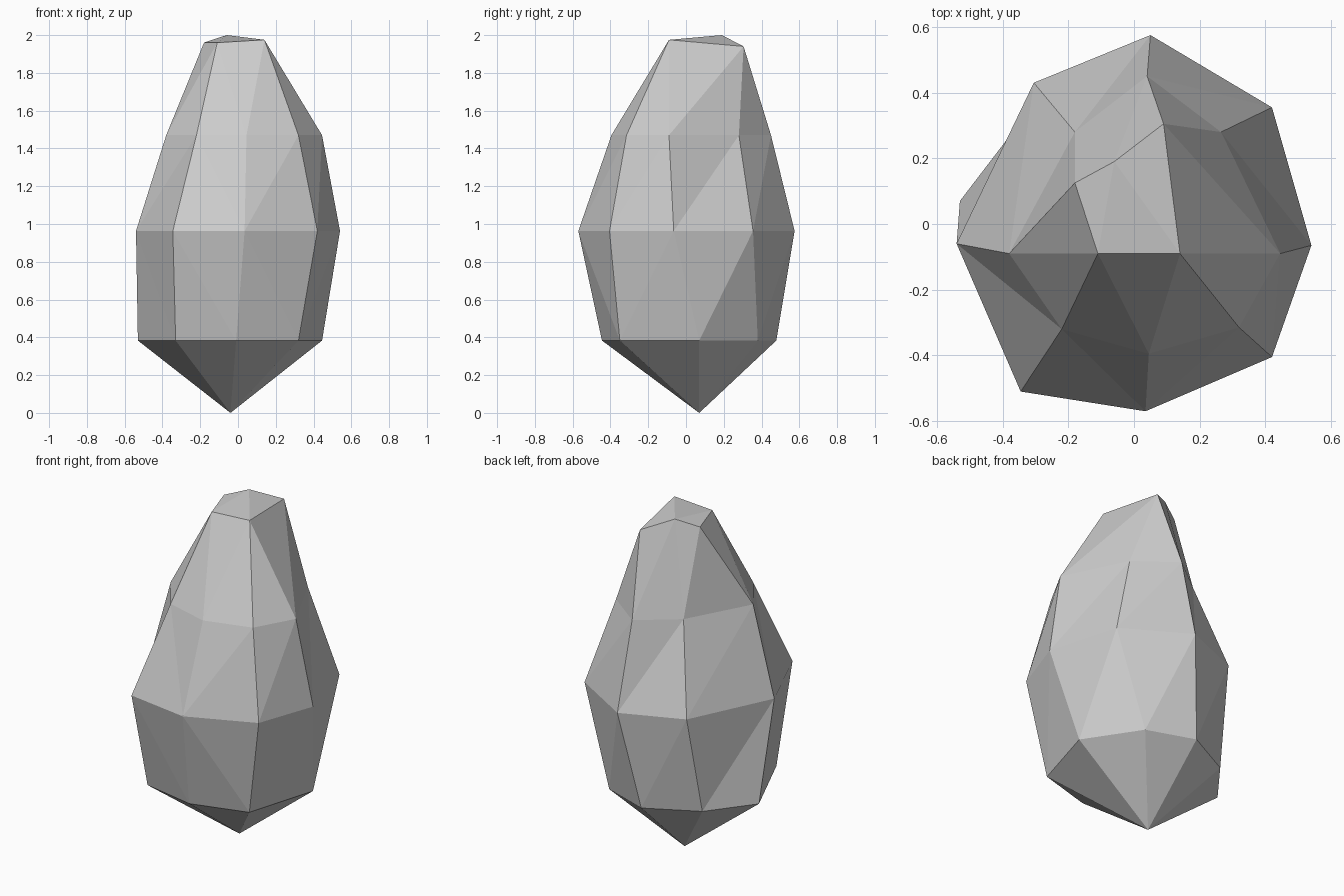
import bpy, bmesh

if "Cube" in bpy.data.objects:
    bpy.data.objects.remove(bpy.data.objects["Cube"])

# Horizontal rings of the stone, clockwise from the back
LOW = [(-.04, .478), (.24, .38), (.445, .07), (.32, -.35),
       (-.01, -.445), (-.33, -.38), (-.53, .07), (-.335, .325)]
MID = [(.05, .575), (.42, .355), (.54, -.065), (.42, -.405),
       (.035, -.57), (-.345, -.51), (-.54, -.06), (-.305, .43)]
HIGH = [(.04, .45), (.265, .28), (.445, -.09), (.32, -.315),
        (.045, -.395), (-.22, -.32), (-.38, -.09), (-.18, .28)]
CROWN = [(-.06, .19, 2.0), (.09, .305, 1.94), (.14, -.09, 1.975),
         (-.11, -.09, 1.96), (-.18, .125, 1.96)]

bm = bmesh.new()


def ring(points, z):
    return [bm.verts.new((x, y, z)) for x, y in points]


def face(*verts):
    if len(set(verts)) == 3:
        bm.faces.new(verts)


def bridge(lower, upper, diagonals):
    """Join two rings with triangles; each digit picks the way a quad is split."""
    n = len(lower)
    for k, d in enumerate(diagonals):
        a, b = lower[k], lower[(k + 1) % n]
        c, e = upper[(k + 1) % n], upper[k]
        if d == "1":
            face(a, b, e)
            face(b, c, e)
        else:
            face(a, b, c)
            face(a, c, e)


low, mid, high = ring(LOW, .383), ring(MID, .963), ring(HIGH, 1.47)
crown = [bm.verts.new(p) for p in CROWN]

# Sides
bridge(low, mid, "11100011")
bridge(mid, high, "11110111")
bridge(high, [crown[i] for i in (1, 1, 2, 2, 2, 3, 4, 0)], "11110111")

# Slanted cap and pointed base
for i in (1, 2, 3):
    face(crown[0], crown[i], crown[i + 1])
tip = bm.verts.new((-.04, .07, 0))
for k in range(8):
    face(low[k], low[(k + 1) % 8], tip)

bmesh.ops.recalc_face_normals(bm, faces=bm.faces)
mesh = bpy.data.meshes.new("stone")
bm.to_mesh(mesh)
bm.free()
bpy.context.collection.objects.link(bpy.data.objects.new("stone", mesh))
